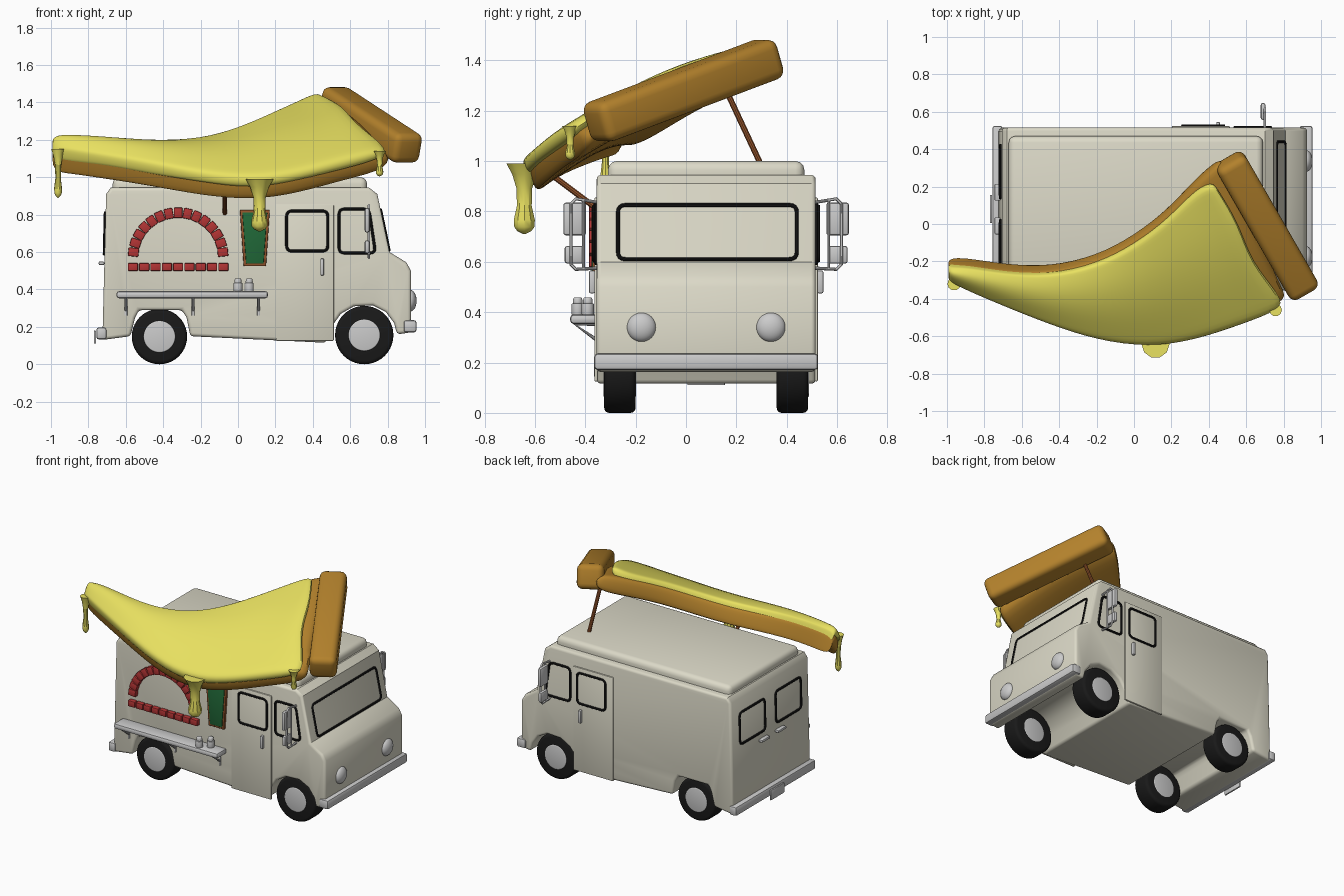
import bpy, bmesh
from math import sin, cos, pi, radians
from mathutils import Vector as V, Matrix

if "Cube" in bpy.data.objects:
    bpy.data.objects.remove(bpy.data.objects["Cube"])

YC, YL, YR = 0.08, -0.355, 0.515          # body centre and both sides


def mat(name, r, g, b):
    m = bpy.data.materials.new(name)
    m.diffuse_color = (r, g, b, 1)
    m.use_nodes = True
    m.node_tree.nodes["Principled BSDF"].inputs["Base Color"].default_value = m.diffuse_color
    return m


CREAM = mat("cream", .72, .70, .58)
BLACK = mat("black", .01, .01, .01)
CHEESE = mat("cheese", .82, .76, .12)
CRUST = mat("crust", .45, .22, .025)
RED = mat("brick_red", .45, .035, .035)
GREEN = mat("green", .015, .14, .04)
WOOD = mat("wood", .30, .09, .025)


def finish(o, m=None, bevel=0, seg=2, angle=40, subsurf=0):
    if m:
        o.data.materials.append(m)
    if bevel:
        b = o.modifiers.new("bevel", "BEVEL")
        b.width, b.segments, b.limit_method, b.angle_limit = bevel, seg, "ANGLE", radians(angle)
    if subsurf:
        s = o.modifiers.new("smooth", "SUBSURF")
        s.levels = s.render_levels = subsurf
    bpy.ops.object.select_all(action="DESELECT")
    o.select_set(True)
    bpy.context.view_layer.objects.active = o
    for x in list(o.modifiers):
        bpy.ops.object.modifier_apply(modifier=x.name)
    bpy.ops.object.shade_smooth_by_angle(angle=radians(35))
    return o


def from_bm(name, bm):
    bmesh.ops.recalc_face_normals(bm, faces=bm.faces)
    me = bpy.data.meshes.new(name)
    bm.to_mesh(me)
    bm.free()
    o = bpy.data.objects.new(name, me)
    bpy.context.collection.objects.link(o)
    return o


def box(name, c, size, m=None, bevel=0, rot=None, seg=2):
    bm = bmesh.new()
    bmesh.ops.create_cube(bm, size=1)
    bmesh.ops.transform(bm, verts=bm.verts, matrix=Matrix.Diagonal((*size, 1)))
    bmesh.ops.transform(bm, verts=bm.verts, matrix=Matrix.Translation(c) @ (rot or Matrix()))
    return finish(from_bm(name, bm), m, bevel, seg)


def prism(name, pts, y0, y1, m=None, bevel=0, seg=3, angle=55):
    """Extrude an (x, z) outline along y."""
    bm = bmesh.new()
    f = bm.faces.new([bm.verts.new((x, y0, z)) for x, z in pts])
    r = bmesh.ops.extrude_face_region(bm, geom=[f])
    bmesh.ops.translate(bm, vec=(0, y1 - y0, 0), verts=[v for v in r["geom"] if isinstance(v, bmesh.types.BMVert)])
    return finish(from_bm(name, bm), m, bevel, seg, angle)


def cyl(name, c, r, d, axis="Z", m=None, bevel=0, r2=None):
    rot = Matrix() if axis == "Z" else Matrix.Rotation(pi / 2, 4, "X" if axis == "Y" else "Y")
    bm = bmesh.new()
    bmesh.ops.create_cone(bm, cap_ends=True, segments=40, radius1=r, radius2=r2 or r, depth=d,
                          matrix=Matrix.Translation(c) @ rot)
    return finish(from_bm(name, bm), m, bevel, 3)


def tube(name, pts, r, m=None, closed=False, radii=None):
    cu = bpy.data.curves.new(name, "CURVE")
    cu.dimensions, cu.bevel_depth, cu.bevel_resolution, cu.use_fill_caps = "3D", r, 3, True
    s = cu.splines.new("POLY")
    s.points.add(len(pts) - 1)
    for i, p in enumerate(pts):
        s.points[i].co = (*p, 1)
        s.points[i].radius = radii[i] if radii else 1
    s.use_cyclic_u = closed
    o = bpy.data.objects.new(name, cu)
    bpy.context.collection.objects.link(o)
    bpy.ops.object.select_all(action="DESELECT")
    o.select_set(True)
    bpy.context.view_layer.objects.active = o
    bpy.ops.object.convert(target="MESH")
    return finish(bpy.context.object, m)


def frame(name, pts, r=.008, m=BLACK, corner=.03):
    """Closed tube with rounded corners."""
    pts, out = [V(p) for p in pts], []
    for i, p in enumerate(pts):
        a = p + (pts[i - 1] - p).normalized() * corner
        b = p + (pts[(i + 1) % len(pts)] - p).normalized() * corner
        out += [a.lerp(p, t).lerp(p.lerp(b, t), t) for t in (0, .25, .5, .75, 1)]
    return tube(name, out, r, m, True)


# Van body with wheel arches, and raised roof
prism("van_body", [(-.725, .13), (-.575, .15), (-.55, .25), (-.53, .29), (-.30, .29), (-.275, .25), (-.255, .15),
                   (.47, .115), (.50, .20), (.55, .27), (.62, .31), (.72, .315), (.79, .28), (.835, .22), (.85, .16),
                   (.925, .17), (.925, .50), (.90, .545), (.81, .60), (.745, .91), (.70, .945), (-.68, .945),
                   (-.705, .91)], YL, YR, CREAM, .018)
box("roof", (.01, YC, .945), (1.36, .78, .11), CREAM, .035, seg=3)

# Wheels
for x, r, tag in ((-.42, .148, "rear"), (.675, .156, "front")):
    for s in (-1, 1):
        cyl(tag + "_tyre", (x, YC + s * .3425, r), r, .125, "Y", BLACK, .02)
        cyl(tag + "_hub", (x, YC + s * .3435, r), .085, .13, "Y", None, .006)

# Doors, side windows, handles and mirrors on both sides
for s in (-1, 1):
    y = YC + s * .437
    box("side_door", (.357, y, .49), (.31, .014, .73), CREAM, .005)
    frame("door_window_frame", [(x, y + s * .008, z) for x, z in ((.26, .605), (.48, .605), (.48, .82), (.26, .82))])
    frame("cab_window_frame", [(x, y, z) for x, z in ((.54, .595), (.735, .595), (.70, .83), (.54, .83))])
    box("door_handle", (.45, y + s * .016, .52), (.02, .025, .09), None, .006)
    tube("mirror_bracket", [(.70, y - s * .01, .835), (.70, y + s * .08, .85), (.70, y + s * .10, .83),
                            (.70, y + s * .10, .59), (.70, y + s * .08, .57), (.70, y - s * .01, .575)], .007)
    tube("mirror_brace", [(.70, y + s * .05, .85), (.70, y + s * .05, .57)], .006)
    box("upper_mirror", (.69, y + s * .085, .77), (.025, .09, .13), None, .01)
    box("lower_mirror", (.69, y + s * .085, .628), (.025, .08, .07), None, .01)
    # Headlights and rear door windows
    bm = bmesh.new()
    bmesh.ops.create_uvsphere(bm, u_segments=28, v_segments=16, radius=1)
    bmesh.ops.transform(bm, verts=bm.verts, matrix=Matrix.Translation((.92, YC + s * .257, .34)) @
                        Matrix.Diagonal((.035, .058, .058, 1)))
    finish(from_bm("headlight", bm))
    frame("rear_window_frame", [(-.727 + .025 * (z - .13), YC + s * w, z)
                                for w, z in ((.06, .59), (.34, .59), (.34, .81), (.06, .81))])
    box("rear_handle", (-.73, YC + s * .09, .54), (.03, .09, .018), None, .005)

# Windscreen
frame("windscreen_frame", [(.81 - .21 * (z - .6), y, z) for y, z in
                           ((-.27, .61), (.44, .61), (.44, .825), (-.27, .825))])

# Bumpers and plate
box("front_bumper", (.92, YC, .203), (.07, .89, .065), None, .014)
box("rear_bumper", (-.73, YC, .165), (.055, .89, .065), None, .014)
box("rear_plate", (-.765, YC, .145), (.012, .15, .07), None, .004)

# Brick oven arch
N = 15
for i in range(N):
    a = pi * (i + .5) / N
    box("arch_brick", (-.32 + .24 * cos(a), -.365, .575 + .235 * sin(a)), (.056, .04, .046), RED, .005,
        Matrix.Rotation(-a, 4, "Y"))
for i in range(9):
    box("base_brick", (-.562 + i * .0605, -.365, .52), (.054, .04, .042), RED, .005)

# Menu board
for name, g, y, m in (("menu_frame", 0, -.372, WOOD), ("menu_board", .013, -.376, GREEN)):
    prism(name, [(.01 + g, .825 - g), (.03 + g, .525 + g), (.15 - g, .525 + g), (.17 - g, .825 - g)],
          y, -.34, m, .004)

# Counter shelf, brackets and shakers
box("counter", (-.245, -.405, .372), (.81, .11, .038), None, .014)
for x in (-.60, -.24, .11):
    tube("counter_bracket", [(x, -.355, .26), (x, -.355, .35), (x, -.44, .35), (x, -.355, .29)], .008)
for x, y in ((0, -.43), (.06, -.39)):
    cyl("shaker", (x, y, .412), .024, .045, "Z", None, .003)
    cyl("shaker_cap", (x, y, .446), .02, .026, "Z", None, .006, .017)

# Pizza slice: each section runs from the rear edge to the front edge
SECS = [((-.995, -.22, 1.17), (-.995, -.295, 1.13)), ((-.9, -.215, 1.185), (-.9, -.345, 1.12)),
        ((-.7, -.25, 1.18), (-.7, -.43, 1.09)), ((-.45, -.262, 1.165), (-.45, -.53, 1.05)),
        ((-.2, -.2, 1.18), (-.2, -.612, 1.0)), ((0, -.09, 1.245), (.08, -.65, .97)),
        ((.18, .05, 1.33), (.33, -.607, 1.01)), ((.33, .22, 1.40), (.57, -.525, 1.08))]
DOWN = V((0, .35, -.94))


def slab(name, secs, S, top, bot, m, wave=None):
    bm, rows = bmesh.new(), []
    for i, (u, l) in enumerate(secs):
        pts = [V(u).lerp(V(l), s) + V((0, 0, .05 * sin(pi * min(max(s, 0), 1)))) for s in S]
        if wave and i == len(secs) - 1:
            pts = [p + V((w, 0, 0)) for p, w in zip(pts, wave)]
        a = [bm.verts.new(p - DOWN * top) for p in pts]
        b = [bm.verts.new(p + DOWN * bot * (1 + .4 * (i % 2) if wave else 1)) for p in pts]
        rows.append((a, b))
    n = len(S)
    for (a, b), (c, d) in zip(rows, rows[1:]):
        for k in range(n - 1):
            bm.faces.new((a[k], a[k + 1], c[k + 1], c[k]))
            bm.faces.new((b[k], d[k], d[k + 1], b[k + 1]))
        for k in (0, n - 1):
            bm.faces.new((a[k], c[k], d[k], b[k]))
    for a, b in (rows[0], rows[-1]):
        for k in range(n - 1):
            bm.faces.new((a[k], b[k], b[k + 1], a[k + 1]))
    return finish(from_bm(name, bm), m, subsurf=2)


slab("pizza_base", SECS + [((.47, .34, 1.45), (.83, -.42, 1.14))], (0, .05, .35, .65, .95, 1), 0, .115, CRUST)
slab("melted_cheese", SECS + [((.42, .24, 1.445), (.79, -.44, 1.13))], (.03, .08, .35, .65, .93, 1.02),
     .03, .035, CHEESE, (0, 0, .02, -.03, .04, 0))

# Thick rolled crust at the wide end
a = V((.474, -.824, -.31)).normalized()
w = V((-.867, -.498, 0)).normalized()
n = w.cross(a)
n = n if n.z > 0 else -n
box("rolled_crust", (.71, -.01, 1.28), (.175, .86, .165), CRUST, .04,
    Matrix((a.cross(n), a, n)).transposed().to_4x4(), 4)

# Cheese drips
for x, y, z0, z1, r in ((-.962, -.32, 1.15, .89, .021), (.115, -.642, .99, .71, .044), (.757, -.46, 1.14, 1.005, .02)):
    h = z0 - z1
    tube("cheese_drip", [(x, y, z0 - h * t) for t in (0, .15, .35, .6, .8, .9, .96, 1)], r, CHEESE,
         radii=(1.7, 1.15, .75, .7, 1, .95, .65, .1)).scale = (1, 1, 1)

# Poles holding the slice
tube("rear_pole", [(.55, .30, .98), (.55, .16, 1.28)], .012, WOOD)
tube("front_pole", [(-.07, -.34, .80), (-.07, -.54, .95)], .012, WOOD)
